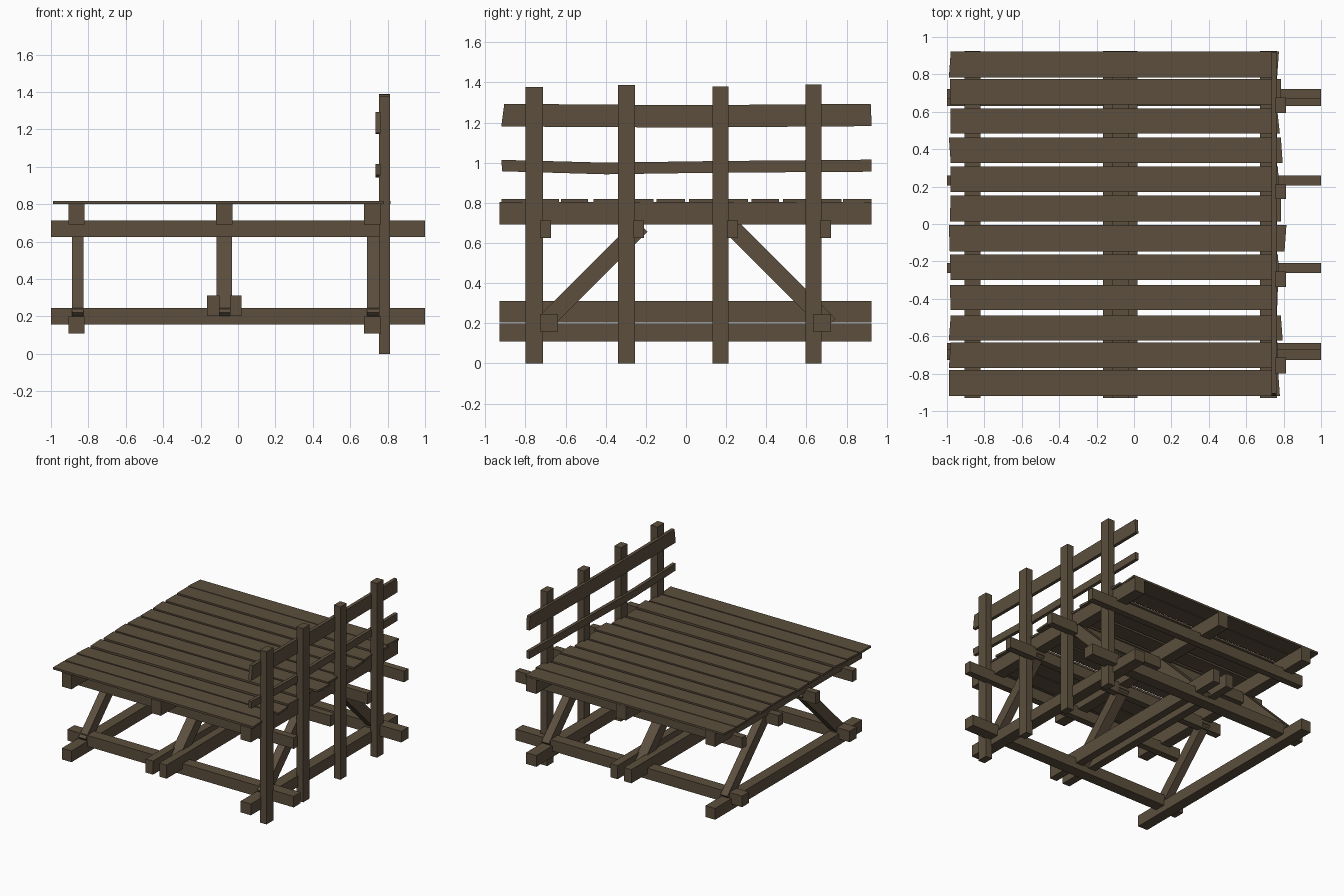
import bpy, bmesh

wood = bpy.data.materials.new("dark_weathered_wood")
wood.diffuse_color = (0.107, 0.078, 0.048, 1)


def finish(name, bm):
    bmesh.ops.recalc_face_normals(bm, faces=bm.faces)
    me = bpy.data.meshes.new(name)
    bm.to_mesh(me)
    bm.free()
    me.materials.append(wood)
    ob = bpy.data.objects.new(name, me)
    bpy.context.collection.objects.link(ob)
    return ob


def loft(name, rings):
    """Solid through a list of four-point rings, capped at both ends."""
    bm = bmesh.new()
    vs = [[bm.verts.new(p) for p in r] for r in rings]
    for a, b in zip(vs, vs[1:]):
        for i in range(4):
            j = (i + 1) % 4
            bm.faces.new((a[i], a[j], b[j], b[i]))
    bm.faces.new(vs[0])
    bm.faces.new(vs[-1])
    return finish(name, bm)


def box(name, x0, x1, y0, y1, z0, z1):
    return loft(name, [[(x0, y0, z), (x1, y0, z), (x1, y1, z), (x0, y1, z)]
                       for z in (z0, z1)])


# Lower and upper beams running front to back
for x0, x1 in ((-0.905, -0.82), (0.675, 0.765)):
    box("ground_beam", x0, x1, -0.93, 0.925, 0.11, 0.20)
for x0, x1 in ((-0.165, -0.10), (-0.043, 0.02)):
    box("middle_ground_beam", x0, x1, -0.93, 0.925, 0.203, 0.312)
for x0, x1 in ((-0.905, -0.82), (-0.117, -0.03), (0.675, 0.765)):
    box("deck_beam", x0, x1, -0.93, 0.925, 0.692, 0.805)

# Cross beams running left to right
for y0, y1 in ((-0.726, -0.637), (0.632, 0.721)):
    box("lower_cross_beam", -1, 1, y0, y1, 0.158, 0.246)
for y0, y1 in ((-0.726, -0.672), (-0.262, -0.208), (0.205, 0.26), (0.667, 0.721)):
    box("upper_cross_beam", -1, 1, y0, y1, 0.625, 0.713)

# Diagonal braces, leaning inward from both ends
for x0, x1 in ((-0.887, -0.825), (-0.115, -0.032), (0.69, 0.755)):
    for s in (-1, 1):
        rings = []
        for y, z in ((0.715, 0.192), (0.222, 0.685)):
            d = 0.03
            rings.append([(x0, s * (y - d), z - d), (x1, s * (y - d), z - d),
                          (x1, s * (y + d), z + d), (x0, s * (y + d), z + d)])
        loft("diagonal_brace", rings)

# Railing posts
for y0, y1, top in ((-0.80, -0.713, 1.378), (-0.338, -0.255, 1.387),
                    (0.133, 0.212, 1.38), (0.594, 0.676, 1.39)):
    box("railing_post", 0.753, 0.812, y0, y1, 0, top)


# Slightly uneven railing boards: stations are (y bottom, y top, z bottom, z top)
def rail(name, stations):
    loft(name, [[(0.735, yb, zb), (0.762, yb, zb), (0.762, yt, zt), (0.735, yt, zt)]
                for yb, yt, zb, zt in stations])


rail("top_rail", [(-0.92, -0.905, 1.18, 1.293), (0, 0, 1.175, 1.286),
                  (0.925, 0.92, 1.182, 1.293)])
rail("middle_rail", [(-0.915, -0.92, 0.957, 1.014), (-0.4, -0.4, 0.942, 1.0),
                     (0.15, 0.15, 0.95, 1.008), (0.925, 0.925, 0.955, 1.015)])

# Deck planks: y low, y high, left x (low, high), right x (low, high)
planks = [
    (-0.92, -0.78, -0.99, -0.99, 0.78, 0.77),
    (-0.77, -0.633, -0.99, -0.98, 0.77, 0.77),
    (-0.622, -0.488, -0.99, -0.98, 0.795, 0.785),
    (-0.46, -0.325, -0.98, -0.985, 0.765, 0.77),
    (-0.30, -0.162, -0.98, -0.985, 0.775, 0.77),
    (-0.146, -0.006, -0.985, -0.99, 0.805, 0.815),
    (0.014, 0.153, -0.985, -0.98, 0.785, 0.785),
    (0.17, 0.308, -0.98, -0.98, 0.775, 0.77),
    (0.327, 0.463, -0.98, -0.99, 0.795, 0.785),
    (0.483, 0.618, -0.98, -0.98, 0.78, 0.765),
    (0.64, 0.775, -0.985, -0.985, 0.785, 0.785),
    (0.782, 0.923, -0.99, -0.98, 0.765, 0.775),
]
for y0, y1, la, lb, ra, rb in planks:
    loft("deck_plank", [[(la, y0, z), (ra, y0, z), (rb, y1, z), (lb, y1, z)]
                        for z in (0.802, 0.818)])
